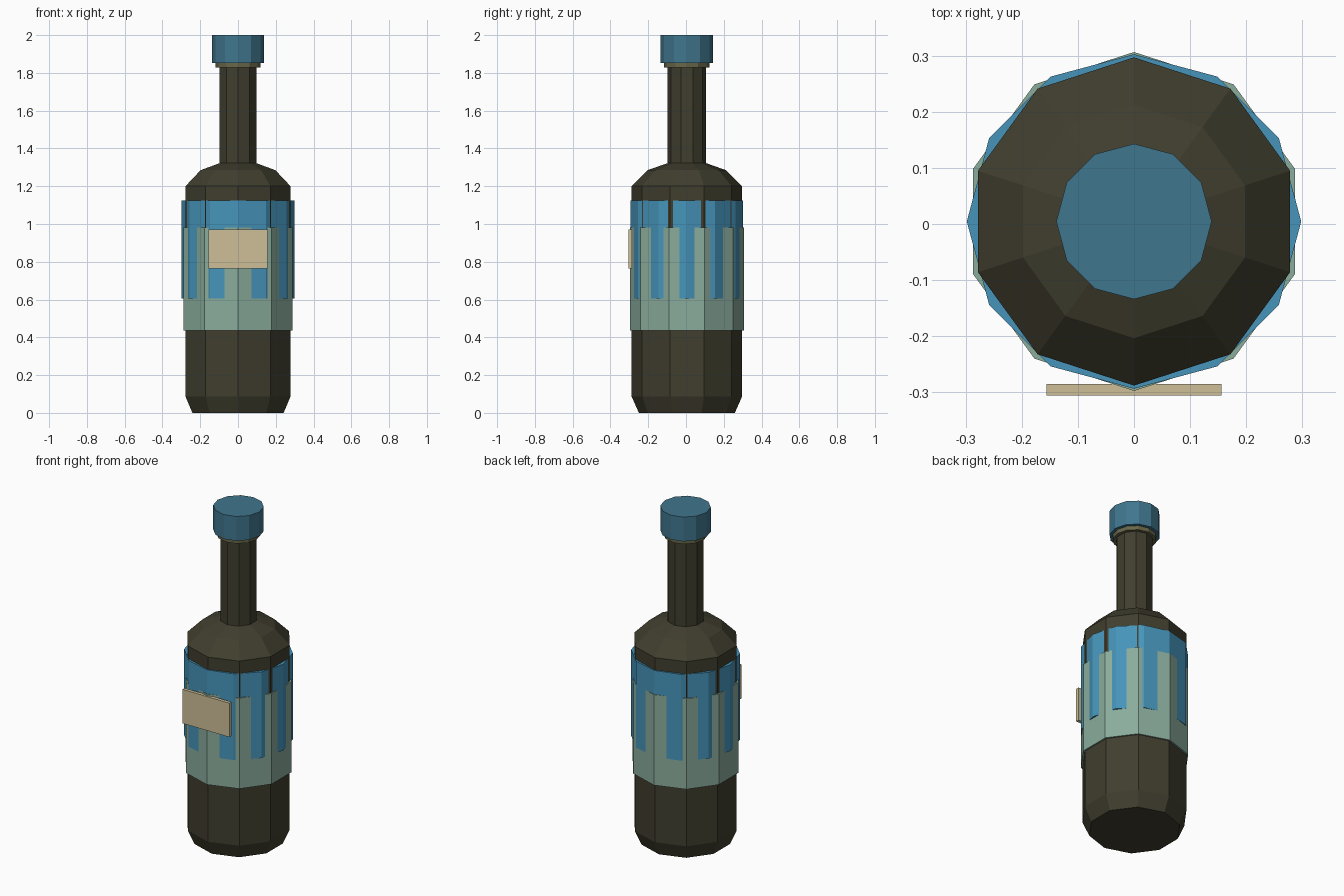
import bpy, bmesh, math

if "Cube" in bpy.data.objects:
    bpy.data.objects.remove(bpy.data.objects["Cube"])

CY = 0.0045  # bottle axis, offset slightly so the plate balances the bounds


def material(name, rgb):
    m = bpy.data.materials.new(name)
    lin = [((c / 255 + 0.055) / 1.055) ** 2.4 for c in rgb]
    m.diffuse_color = (*lin, 1.0)
    m.use_nodes = True
    m.node_tree.nodes["Principled BSDF"].inputs["Base Color"].default_value = m.diffuse_color
    return m


glass = material("dark_olive_glass", (64, 62, 46))
blue = material("label_blue", (70, 148, 186))
green = material("label_sage", (138, 172, 156))
tan = material("plate_tan", (205, 191, 151))
cap_blue = material("cap_blue", (64, 118, 142))
olive = material("ring_olive", (104, 102, 72))


def finish(name, bm, mat):
    bmesh.ops.recalc_face_normals(bm, faces=bm.faces)
    me = bpy.data.meshes.new(name)
    bm.to_mesh(me)
    bm.free()
    me.materials.append(mat)
    ob = bpy.data.objects.new(name, me)
    bpy.context.collection.objects.link(ob)
    return ob


def lathe(name, profile, sides, mat):
    """Capped faceted solid from (radius, z) pairs, one corner facing +y."""
    bm = bmesh.new()
    rings = []
    for r, z in profile:
        angles = [math.pi / 2 + 2 * math.pi * i / sides for i in range(sides)]
        rings.append([bm.verts.new((r * math.cos(a), CY + r * math.sin(a), z)) for a in angles])
    for lo, hi in zip(rings, rings[1:]):
        for i in range(sides):
            j = (i + 1) % sides
            bm.faces.new((lo[i], lo[j], hi[j], hi[i]))
    bm.faces.new(rings[0])
    bm.faces.new(rings[-1])
    return finish(name, bm, mat)


# Ten-sided bottle with shoulder and neck
lathe("bottle", [(0.254, 0), (0.2925, 0.087), (0.2925, 1.2), (0.208, 1.285),
                 (0.1025, 1.322), (0.1025, 1.84)], 10, glass)

# Overlapping label bands; differing side counts make the striped pattern
lathe("lower_label", [(0.302, 0.435), (0.302, 0.981)], 10, green)
lathe("upper_label", [(0.298, 0.605), (0.298, 1.125)], 12, blue)

# Neck ring and cap
lathe("neck_ring", [(0.12, 1.828), (0.12, 1.86)], 12, olive)
lathe("cap", [(0.1385, 1.853), (0.1385, 2.0)], 12, cap_blue)

# Front plate
bm = bmesh.new()
bmesh.ops.create_cube(bm, size=1)
for v in bm.verts:
    v.co = (v.co.x * 0.312, -0.2955 + v.co.y * 0.02, 0.868 + v.co.z * 0.205)
finish("front_plate", bm, tan)
